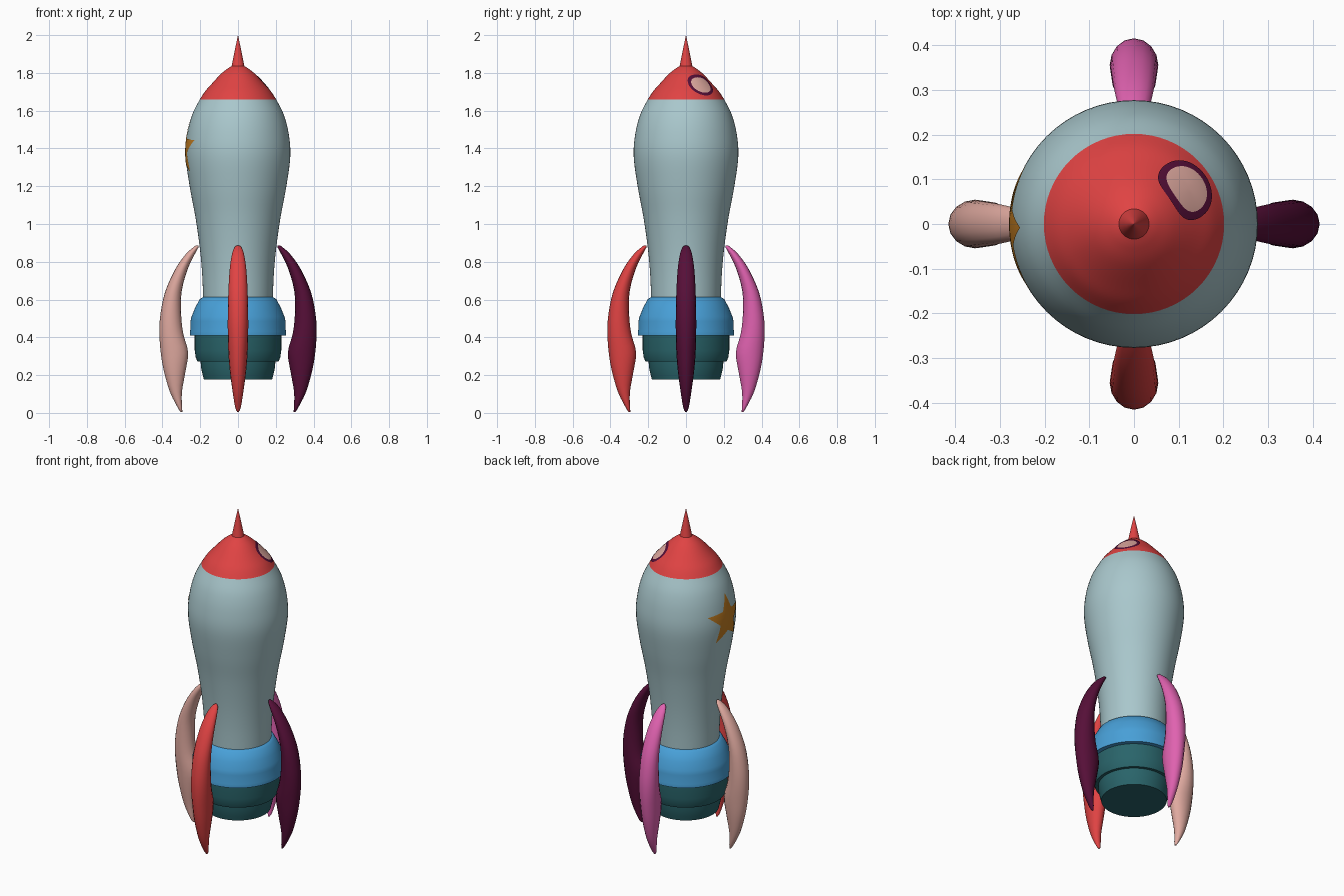
import bpy, bmesh, math
from math import sin, cos, pi, radians

cube = bpy.data.objects.get("Cube")
if cube:
    bpy.data.objects.remove(cube, do_unlink=True)


def material(name, code):
    def linear(c):
        c /= 255
        return c / 12.92 if c < 0.04045 else ((c + 0.055) / 1.055) ** 2.4
    colour = [linear(b) for b in bytes.fromhex(code)] + [1]
    mat = bpy.data.materials.new(name)
    mat.use_nodes = True
    mat.diffuse_color = colour
    bsdf = next(n for n in mat.node_tree.nodes if n.type == 'BSDF_PRINCIPLED')
    bsdf.inputs["Base Color"].default_value = colour
    return mat


RED = material("red", "e04343")
GREY = material("pale blue grey", "a9c7cc")
BLUE = material("sky blue", "48a0d8")
TEAL = material("dark teal", "29646a")
PLUM = material("dark plum", "560f38")
PEACH = material("peach", "e0aaa0")
PINK = material("pink", "e062b0")
OCHRE = material("ochre", "c47e22")


def finish(name, bm, mats, angle=35):
    bmesh.ops.remove_doubles(bm, verts=bm.verts, dist=1e-5)
    bmesh.ops.recalc_face_normals(bm, faces=bm.faces)
    mesh = bpy.data.meshes.new(name)
    bm.to_mesh(mesh)
    bm.free()
    for m in mats:
        mesh.materials.append(m)
    obj = bpy.data.objects.new(name, mesh)
    bpy.context.collection.objects.link(obj)
    bpy.ops.object.select_all(action='DESELECT')
    obj.select_set(True)
    bpy.context.view_layer.objects.active = obj
    bpy.ops.object.shade_smooth_by_angle(angle=radians(angle))
    return obj


def smooth_path(points, steps=5):
    """Catmull-Rom curve through tuples of any length."""
    pts = [points[0]] + list(points) + [points[-1]]
    out = []
    for a, b, c, d in zip(pts, pts[1:], pts[2:], pts[3:]):
        for i in range(steps):
            t = i / steps
            out.append(tuple(
                0.5 * (2 * q + (r - p) * t + (2 * p - 5 * q + 4 * r - s) * t ** 2
                       + (3 * q - p - 3 * r + s) * t ** 3)
                for p, q, r, s in zip(a, b, c, d)))
    return out + [points[-1]]


def loft(bm, rings):
    for a, b in zip(rings, rings[1:]):
        for i in range(len(a)):
            j = (i + 1) % len(a)
            bm.faces.new((a[i], a[j], b[j], b[i]))


def lathe(name, profile, mat, sides=64, capped=False):
    bm = bmesh.new()
    rings = [[bm.verts.new((r * cos(2 * pi * i / sides), r * sin(2 * pi * i / sides), z))
              for i in range(sides)] for r, z in profile]
    loft(bm, rings)
    if capped:
        bm.faces.new(rings[0])
        bm.faces.new(rings[-1])
    return finish(name, bm, [mat])


# Hull and nose
hull_path = smooth_path([(.184, .6), (.19, .74), (.203, .88), (.226, 1.04), (.256, 1.2),
                         (.277, 1.36), (.268, 1.48), (.242, 1.58), (.202, 1.66)])
nose_path = smooth_path([(.202, 1.66), (.176, 1.7), (.143, 1.738), (.092, 1.793),
                         (.055, 1.823), (.03, 1.838)])
lathe("hull", hull_path, GREY)
lathe("nose_cone", nose_path, RED)
lathe("nose_spike", [(.034, 1.835), (.018, 1.915), (.0002, 2)], RED, 32)

# Engine collar and two nozzle steps
lathe("engine_collar", [(.184, .613), (.202, .603), (.228, .555), (.246, .51), (.252, .485),
                        (.251, .445), (.255, .432), (.255, .41)], BLUE, capped=True)
lathe("upper_nozzle", [(.229, .412), (.229, .33), (.224, .295), (.215, .272)],
      TEAL, capped=True)
lathe("lower_nozzle", [(.198, .274), (.196, .24), (.188, .205), (.181, .178)],
      TEAL, capped=True)


# Fins: height, inner edge, outer edge, half thickness
fin_path = smooth_path([(.005, .294, .304, .004), (.03, .296, .32, .015), (.11, .297, .36, .028),
                        (.22, .278, .392, .043), (.32, .264, .409, .051), (.42, .29, .416, .054),
                        (.52, .301, .411, .054), (.64, .299, .386, .051), (.76, .267, .333, .044),
                        (.84, .229, .277, .032), (.875, .21, .238, .019), (.886, .208, .224, .007)],
                       3)


def fin(name, mat, turn, sides=16):
    bm = bmesh.new()
    rings = []
    for z, inner, outer, half in fin_path:
        mid, depth = (inner + outer) / 2, (outer - inner) / 2
        ring = []
        for i in range(sides):
            a = 2 * pi * i / sides
            x, y = mid + depth * cos(a), half * sin(a)
            ring.append(bm.verts.new((x * cos(turn) - y * sin(turn),
                                      x * sin(turn) + y * cos(turn), z)))
        rings.append(ring)
    loft(bm, rings)
    bm.faces.new(rings[0])
    bm.faces.new(rings[-1])
    finish(name, bm, [mat], 60)


for k, (side, mat) in enumerate((("left", PLUM), ("back", PINK), ("right", PEACH), ("front", RED))):
    fin(side + "_fin", mat, k * pi / 2)


def radius_at(path, z):
    for (r0, z0), (r1, z1) in zip(path, path[1:]):
        if z0 <= z <= z1:
            return r0 + (r1 - r0) * (z - z0) / (z1 - z0)
    return path[-1][0]


def patch(name, rim, scales, place, mats, rim_from=2):
    """Thin decal: rings of a scaled outline laid onto a surface."""
    bm = bmesh.new()
    rings = [[bm.verts.new(place(u * s, v * s)) for u, v in rim] for s in scales]
    centre = bm.verts.new(place(0, 0))
    n = len(rim)
    for i in range(n):
        bm.faces.new((centre, rings[0][i], rings[0][(i + 1) % n]))
    loft(bm, rings)
    bm.faces.ensure_lookup_table()
    if len(mats) > 1:
        flat = n + n * sum(1 for s in scales[1:] if s <= rim_from)
        for f in bm.faces[flat:]:
            f.material_index = 1
    finish(name, bm, mats, 60)


# Star on the hull's right side
tips = [((.15 if i % 2 == 0 else .068) * sin(pi * i / 5),
         (.15 if i % 2 == 0 else .068) * cos(pi * i / 5)) for i in range(10)]
star_rim = [(a[0] + (b[0] - a[0]) * t / 6, a[1] + (b[1] - a[1]) * t / 6)
            for a, b in zip(tips, tips[1:] + tips[:1]) for t in range(6)]


def on_hull(u, v):
    y, z = u - .008, 1.397 + v
    r = radius_at(hull_path, z) + .0025
    return -math.sqrt(r * r - y * y), y, z


patch("hull_star", star_rim, [i / 10 for i in range(1, 11)], on_hull, [OCHRE])


# Round window on the nose
def on_nose(u, v):
    a, slope = radians(34), radians(46)
    reach = .143 - v * cos(slope)
    x, y = reach * cos(a) - u * sin(a), reach * sin(a) + u * cos(a)
    z = 1.736 + v * sin(slope)
    k = (radius_at(nose_path, z) + .004) / math.hypot(x, y)
    return x * k, y * k, z


circle = [(.077 * cos(2 * pi * i / 48), .077 * sin(2 * pi * i / 48)) for i in range(48)]
patch("nose_window", circle, [.2, .4, .6, .74, .87, 1], on_nose, [PEACH, PLUM], .75)
